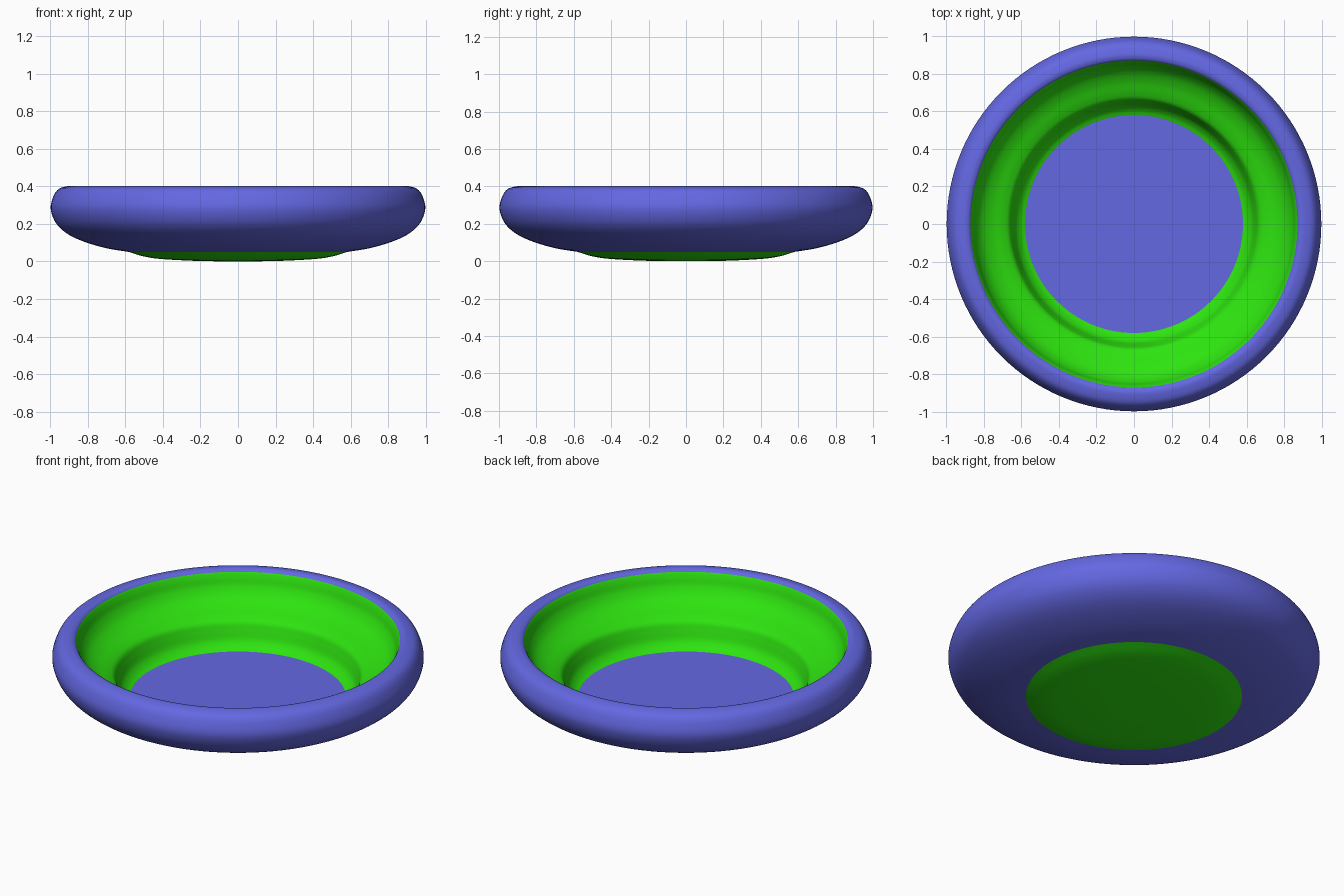
import bpy, bmesh, math
from mathutils import Vector

if "Cube" in bpy.data.objects:
    bpy.data.objects.remove(bpy.data.objects["Cube"])

SEGMENTS = 128


def material(name, color):
    mat = bpy.data.materials.new(name)
    mat.diffuse_color = (*color, 1)
    mat.use_nodes = True
    mat.node_tree.nodes["Principled BSDF"].inputs["Base Color"].default_value = mat.diffuse_color
    return mat


def smooth_profile(points, steps):
    # Catmull-Rom curve through the (radius, height) points
    p = [Vector(q) for q in points]
    p = [2 * p[0] - p[1]] + p + [2 * p[-1] - p[-2]]
    out = []
    for i in range(1, len(p) - 2):
        a, b, c, d = p[i - 1:i + 3]
        for s in range(steps):
            t = s / steps
            out.append(0.5 * (2 * b + (c - a) * t + (2 * a - 5 * b + 4 * c - d) * t * t
                              + (3 * b - a - 3 * c + d) * t ** 3))
    return out + [p[-2]]


def lathe(name, points, mats, split=None, steps=5):
    # Spins a profile round z; the second material starts at point number "split"
    bm = bmesh.new()
    rings = []
    for r, z in smooth_profile(points, steps):
        if r < 1e-5:
            rings.append([bm.verts.new((0, 0, z))] * SEGMENTS)
        else:
            rings.append([bm.verts.new((r * math.cos(a), r * math.sin(a), z))
                          for a in (2 * math.pi * k / SEGMENTS for k in range(SEGMENTS))])
    for i, (lo, hi) in enumerate(zip(rings, rings[1:])):
        for k in range(SEGMENTS):
            n = (k + 1) % SEGMENTS
            face = bm.faces.new(dict.fromkeys((lo[k], lo[n], hi[n], hi[k])))
            face.material_index = int(split is not None and i >= split * steps)
    mesh = bpy.data.meshes.new(name)
    bm.to_mesh(mesh)
    bm.free()
    for mat in mats:
        mesh.materials.append(mat)
    mesh.shade_smooth()
    obj = bpy.data.objects.new(name, mesh)
    bpy.context.collection.objects.link(obj)
    return obj


blue = material("blue", (0.127, 0.138, 0.76))
green = material("green", (0.027, 0.77, 0.005))

# Shallow rounded underside
lathe("base", [(0, 0), (0.2, 0.002), (0.4, 0.012), (0.50, 0.026), (0.58, 0.05)], [green])

# Bulging outer shell rolling over the rim into the stepped inner wall
shell = [(0.58, 0.05), (0.70, 0.07), (0.82, 0.105), (0.91, 0.148), (0.97, 0.205),
         (0.997, 0.28), (0.983, 0.345), (0.955, 0.385), (0.91, 0.40), (0.885, 0.398)]
wall = [(0.87, 0.387), (0.857, 0.358), (0.842, 0.315), (0.81, 0.27), (0.76, 0.235),
        (0.70, 0.208), (0.665, 0.185), (0.648, 0.145), (0.63, 0.095), (0.605, 0.065),
        (0.58, 0.05)]
lathe("shell_and_wall", shell + wall, [blue, green], split=len(shell))

# Flat floor of the dish
lathe("floor", [(0.58, 0.05), (0, 0.05)], [blue], steps=1)
